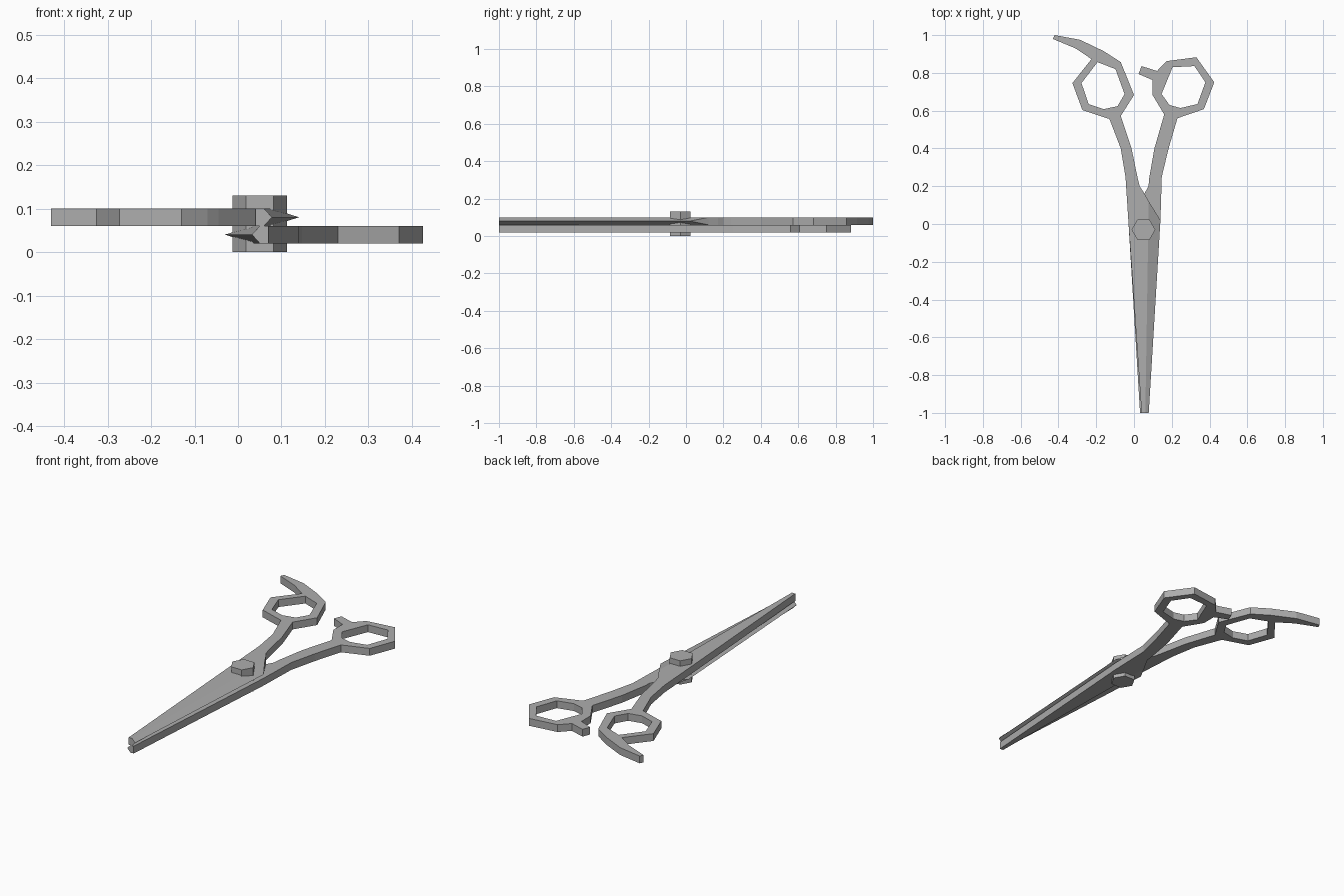
import bpy
import bmesh
from math import pi
from mathutils import Matrix, Vector

if "Cube" in bpy.data.objects:
    bpy.data.objects.remove(bpy.data.objects["Cube"])

steel = bpy.data.materials.new("steel grey")
steel.use_nodes = True
steel.diffuse_color = (0.42, 0.42, 0.42, 1)
steel.node_tree.nodes["Principled BSDF"].inputs["Base Color"].default_value = steel.diffuse_color

THICK = 0.04


def finish(name, bm):
    bmesh.ops.recalc_face_normals(bm, faces=bm.faces)
    mesh = bpy.data.meshes.new(name)
    bm.to_mesh(mesh)
    bm.free()
    mesh.materials.append(steel)
    obj = bpy.data.objects.new(name, mesh)
    bpy.context.collection.objects.link(obj)
    return obj


def scissor_half(name, handle, blade, edge, hole, z):
    """Plate with a finger hole; blade starts with the two ridge points,
    edge holds the cutting edge, which lies at mid thickness."""
    bm = bmesh.new()
    loops = []
    for pts in (blade + handle, hole):
        verts = [bm.verts.new((x, y, z)) for x, y in pts]
        loops.append(verts)
        for a, b in zip(verts, verts[1:] + verts[:1]):
            bm.edges.new((a, b))
    bmesh.ops.triangle_fill(bm, use_beauty=True, use_dissolve=False,
                            edges=bm.edges[:], normal=(0, 0, 1))
    low_a, low_b = loops[0][:2]
    ext = bmesh.ops.extrude_face_region(bm, geom=bm.faces[:], use_keep_orig=True)
    tops = [v for v in ext["geom"] if isinstance(v, bmesh.types.BMVert)]
    bmesh.ops.translate(bm, verts=tops, vec=(0, 0, THICK))

    # Replace the straight wall under the ridge with the ground wedge
    def above(v):
        return min(tops, key=lambda t: (t.co - v.co - Vector((0, 0, THICK))).length)
    top_a, top_b = above(low_a), above(low_b)
    wall = [f for f in bm.faces if set(f.verts) == {low_a, low_b, top_a, top_b}]
    bmesh.ops.delete(bm, geom=wall, context="FACES_ONLY")
    heel, tip = [bm.verts.new((x, y, z + THICK / 2)) for x, y in edge]
    for face in ((top_a, heel, tip, top_b), (low_a, low_b, tip, heel),
                 (low_a, heel, top_a), (low_b, top_b, tip)):
        bm.faces.new(face)
    bmesh.ops.dissolve_limit(bm, angle_limit=0.001, verts=bm.verts[:], edges=bm.edges[:])
    return finish(name, bm)


# Upper half, with the long finger rest
scissor_half(
    "upper_blade_and_handle",
    handle=[(-.045, .25), (-.07, .4), (-.13, .556), (-.273, .603), (-.326, .746),
            (-.225, .873), (-.31, .93), (-.43, .98), (-.42, 1), (-.285, .975),
            (-.16, .915), (-.07, .857), (0, .683), (-.07, .572), (-.013, .4),
            (.02, .24), (.03, .2), (.05, .17)],
    blade=[(.078, .12), (.06, -1), (.04, -1), (-.03, .02)],
    edge=[(.14, .02), (.078, -1)],
    hole=[(-.193, .857), (-.098, .82), (-.05, .688), (-.087, .624), (-.16, .608),
          (-.24, .635), (-.278, .746)],
    z=0.06)

# Lower half, with the short stop tab
scissor_half(
    "lower_blade_and_handle",
    handle=[(.147, .25), (.183, .4), (.23, .56), (.37, .608), (.425, .75),
            (.33, .883), (.172, .862), (.122, .81), (.04, .836), (.024, .794),
            (.098, .762), (.098, .683), (.16, .58), (.108, .4), (.08, .24),
            (.077, .2), (.06, .17)],
    blade=[(.032, .12), (.05, -1), (.07, -1), (.14, .02)],
    edge=[(-.03, .02), (.032, -1)],
    hole=[(.204, .83), (.32, .836), (.378, .75), (.336, .635), (.246, .614),
          (.188, .63), (.146, .688)],
    z=0.02)

# Hexagonal pivot bolt
bm = bmesh.new()
bmesh.ops.create_cone(bm, cap_ends=True, segments=6, radius1=0.063, radius2=0.063,
                      depth=0.13, matrix=Matrix.Translation((.05, -.03, .065))
                      @ Matrix.Rotation(pi / 6, 4, "Z"))
finish("pivot_bolt", bm)
